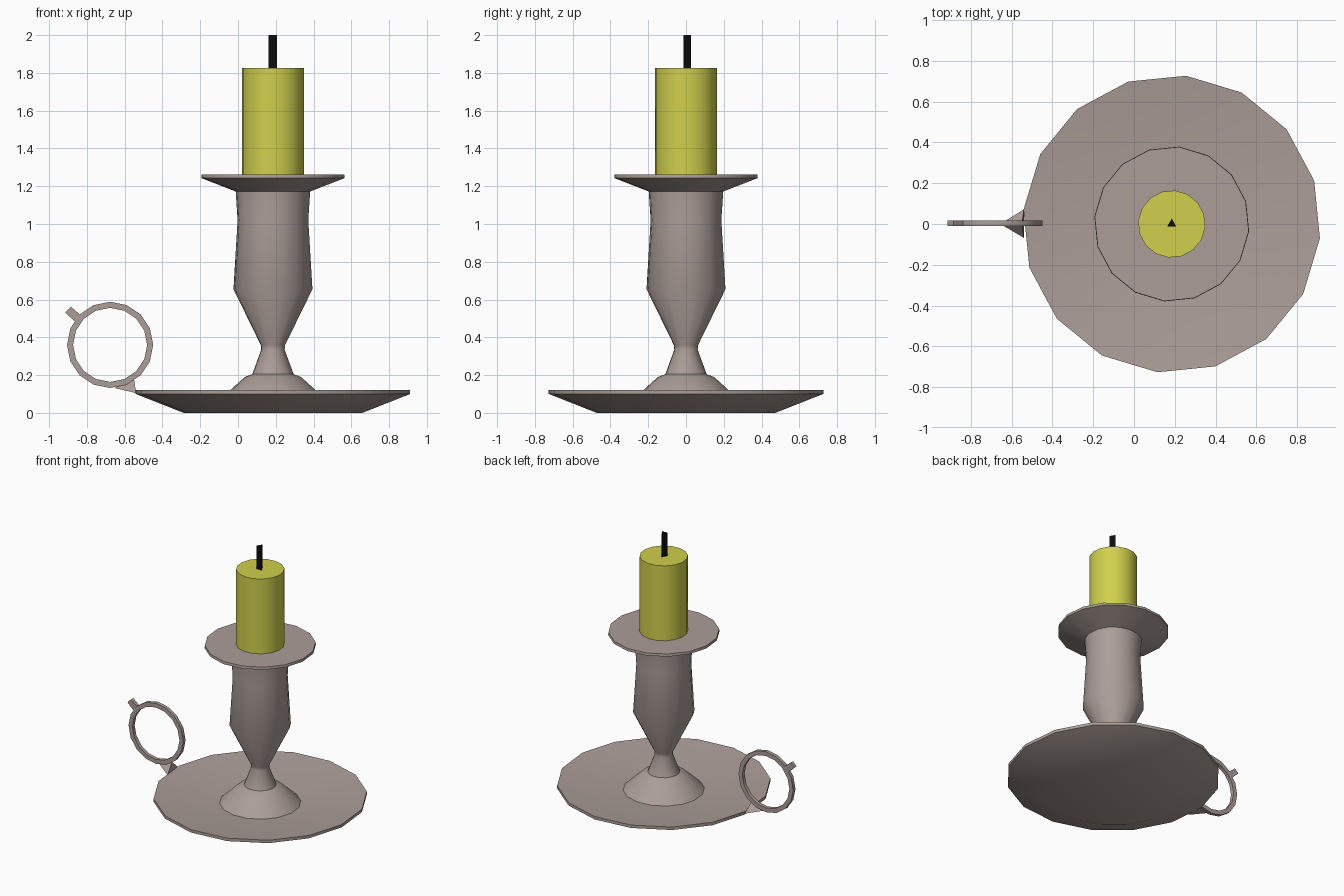
import bpy
import bmesh
from math import sin, cos, pi, radians

if "Cube" in bpy.data.objects:
    bpy.data.objects.remove(bpy.data.objects["Cube"], do_unlink=True)

AXIS_X = 0.185   # candle axis
SIDES = 16


def material(name, rgb):
    m = bpy.data.materials.new(name)
    m.use_nodes = True
    m.diffuse_color = (*rgb, 1)
    m.node_tree.nodes["Principled BSDF"].inputs["Base Color"].default_value = (*rgb, 1)
    return m


metal = material("taupe metal", (0.41, 0.34, 0.315))
wax = material("yellow wax", (0.63, 0.63, 0.075))
char = material("black wick", (0.004, 0.004, 0.004))


def finish(name, bm, mat, smooth=True):
    bmesh.ops.recalc_face_normals(bm, faces=bm.faces)
    mesh = bpy.data.meshes.new(name)
    bm.to_mesh(mesh)
    bm.free()
    mesh.materials.append(mat)
    ob = bpy.data.objects.new(name, mesh)
    bpy.context.collection.objects.link(ob)
    if smooth:
        bpy.ops.object.select_all(action='DESELECT')
        ob.select_set(True)
        bpy.context.view_layer.objects.active = ob
        bpy.ops.object.shade_smooth_by_angle(angle=radians(35))
    return ob


def lathe(name, profile, mat, sides=SIDES, phase=-5.5, smooth=True):
    """Turn an (r, z) profile around the candle axis and cap both ends."""
    bm = bmesh.new()
    rings = []
    for r, z in profile:
        angles = [radians(phase) + 2 * pi * i / sides for i in range(sides)]
        rings.append([bm.verts.new((AXIS_X + r * cos(a), r * sin(a), z)) for a in angles])
    for a, b in zip(rings, rings[1:]):
        for i in range(sides):
            j = (i + 1) % sides
            bm.faces.new((a[i], a[j], b[j], b[i]))
    bm.faces.new(rings[0])
    bm.faces.new(rings[-1])
    return finish(name, bm, mat, smooth)


# Dished drip plate
lathe("drip_plate", [(0.475, 0), (0.73, 0.1), (0.73, 0.122), (0.277, 0.07)], metal)

# Turned stem with foot, neck, body and flared top dish
lathe("stem", [(0.28, 0.068), (0.225, 0.122), (0.15, 0.19), (0.11, 0.205),
               (0.062, 0.335), (0.065, 0.36), (0.21, 0.655), (0.188, 1.02),
               (0.198, 1.172), (0.381, 1.243), (0.379, 1.262)], metal)

# Candle and three-sided wick
lathe("candle", [(0.165, 1.255), (0.165, 1.826)], wax)
lathe("wick", [(0.026, 1.82), (0.026, 2.0)], char, sides=3, phase=90, smooth=False)

# Finger ring, standing in the xz plane
RING_X, RING_Z = -0.677, 0.36
Y0, Y1 = -0.01, 0.017
bm = bmesh.new()
loops = []
for r, y in ((0.228, Y0), (0.228, Y1), (0.196, Y1), (0.196, Y0)):
    loops.append([bm.verts.new((RING_X + r * cos(2 * pi * i / SIDES), y,
                                RING_Z + r * sin(2 * pi * i / SIDES))) for i in range(SIDES)])
for k in range(4):
    a, b = loops[k], loops[(k + 1) % 4]
    for i in range(SIDES):
        j = (i + 1) % SIDES
        bm.faces.new((a[i], a[j], b[j], b[i]))
finish("finger_ring", bm, metal)

# Small thumb tab on the outside of the ring
bm = bmesh.new()
outline = [(-0.915, 0.532), (-0.884, 0.561), (-0.83, 0.515), (-0.861, 0.481)]
face = bm.faces.new([bm.verts.new((x, Y0, z)) for x, z in outline])
extruded = bmesh.ops.extrude_face_region(bm, geom=[face])["geom"]
bmesh.ops.translate(bm, vec=(0, Y1 - Y0, 0),
                    verts=[v for v in extruded if isinstance(v, bmesh.types.BMVert)])
finish("thumb_tab", bm, metal, smooth=False)

# Wedge joining the ring to the plate rim
bm = bmesh.new()
for corner in ((-0.655, 0, 0.132), (-0.55, 0, 0.176), (-0.54, 0.072, 0.105), (-0.54, -0.068, 0.105)):
    bm.verts.new(corner)
bmesh.ops.convex_hull(bm, input=bm.verts)
finish("ring_bracket", bm, metal, smooth=False)
